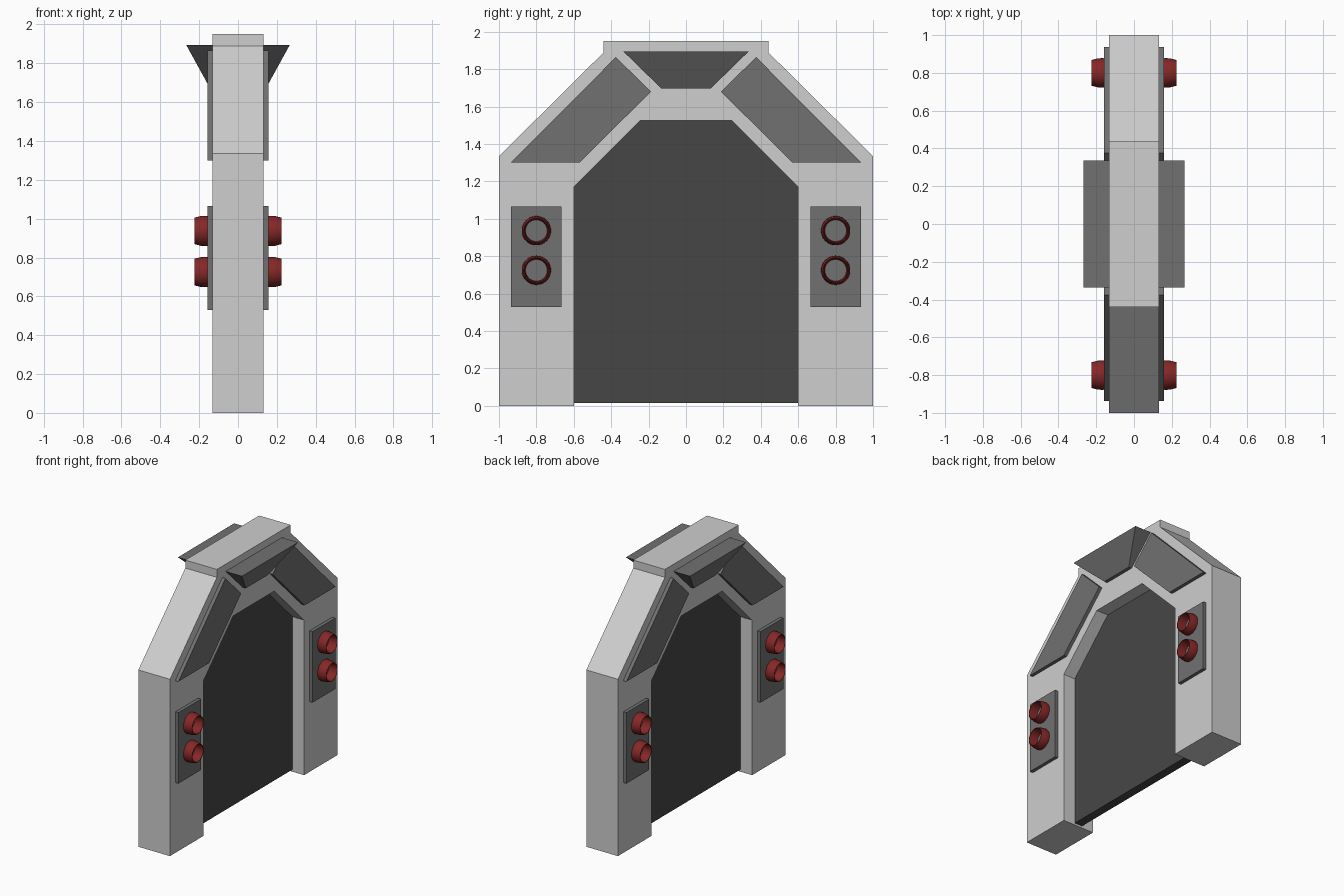
import bpy, bmesh, math
from mathutils import Vector

if "Cube" in bpy.data.objects:
    bpy.data.objects.remove(bpy.data.objects["Cube"])


def material(name, rgb):
    m = bpy.data.materials.new(name)
    m.diffuse_color = (*rgb, 1)
    m.use_nodes = True
    m.node_tree.nodes["Principled BSDF"].inputs["Base Color"].default_value = m.diffuse_color
    return m


LIGHT = material("light grey", (0.62, 0.62, 0.62))
MID = material("mid grey", (0.165, 0.165, 0.165))
DARK = material("dark grey", (0.062, 0.062, 0.062))
RED = material("dark red", (0.24, 0.02, 0.02))


def finish(name, bm, mat):
    bmesh.ops.recalc_face_normals(bm, faces=bm.faces)
    me = bpy.data.meshes.new(name)
    bm.to_mesh(me)
    bm.free()
    me.materials.append(mat)
    ob = bpy.data.objects.new(name, me)
    bpy.context.collection.objects.link(ob)
    return ob


def slab(name, profile, x0, x1, mat):
    """Extrude a (y, z) outline from x0 to x1."""
    bm = bmesh.new()
    f = bm.faces.new([bm.verts.new((x0, y, z)) for y, z in profile])
    r = bmesh.ops.extrude_face_region(bm, geom=[f])
    vs = [v for v in r["geom"] if isinstance(v, bmesh.types.BMVert)]
    bmesh.ops.translate(bm, verts=vs, vec=Vector((x1 - x0, 0, 0)))
    return finish(name, bm, mat)


def both_sides(half):
    """Complete a y-symmetric outline from its +y half."""
    return half + [(-y, z) for y, z in reversed(half)]


# Arch frame: outer outline, then back along the opening
outer = [(1, 0), (1, 1.335), (0.44, 1.89), (0.44, 1.95)]
inner = [(0.6, 0), (0.6, 1.17), (0.245, 1.525)]
slab("arch_frame", both_sides(outer) + [(-y, z) for y, z in inner] + inner[::-1],
     -0.132, 0.132, LIGHT)

# Recessed door panel
slab("door_panel", both_sides([(0.6, 0.015), (0.6, 1.17), (0.245, 1.525)]),
     -0.033, 0.033, DARK)


def lamp(name, s, y, z):
    """Tapered open ring standing on a lamp plate."""
    prof = [(0.15, 0.075), (0.165, 0.078), (0.19, 0.077), (0.225, 0.068),
            (0.225, 0.064), (0.15, 0.057)]
    n = 32
    bm = bmesh.new()
    rings = []
    for x, r in prof:
        rings.append([bm.verts.new((s * x, y + r * math.cos(2 * math.pi * i / n),
                                    z + r * math.sin(2 * math.pi * i / n)))
                      for i in range(n)])
    for k in range(len(rings)):
        a, b = rings[k], rings[(k + 1) % len(rings)]
        for i in range(n):
            j = (i + 1) % n
            bm.faces.new((a[i], a[j], b[j], b[i]))
    ob = finish(name, bm, RED)
    bpy.ops.object.select_all(action="DESELECT")
    ob.select_set(True)
    bpy.context.view_layer.objects.active = ob
    bpy.ops.object.shade_smooth_by_angle(angle=math.radians(35))


shoulder = [(0.937, 1.3), (0.57, 1.3), (0.187, 1.68), (0.375, 1.865)]
plate = [(0.665, 0.53), (0.935, 0.53), (0.935, 1.065), (0.665, 1.065)]

for s, side in ((1, "right"), (-1, "left")):
    for t, end in ((1, "back"), (-1, "front")):
        tag = f"{side}_{end}"
        # Raised shoulder panels and lamp plates
        slab("shoulder_panel_" + tag, [(t * y, z) for y, z in shoulder],
             s * 0.125, s * 0.158, MID)
        slab("lamp_plate_" + tag, [(t * y, z) for y, z in plate],
             s * 0.125, s * 0.158, MID)
        # Red lamp rings
        for z, level in ((0.937, "upper"), (0.725, "lower")):
            lamp(f"lamp_{level}_{tag}", s, t * 0.8, z)
    # Flared hood above the door: outer top edge pulled outward
    hood = slab("hood_" + side, both_sides([(0.132, 1.697), (0.335, 1.895)]),
                s * 0.125, s * 0.158, MID)
    for v in hood.data.vertices:
        if abs(v.co.x) > 0.14 and v.co.z > 1.8:
            v.co.x = s * 0.267
